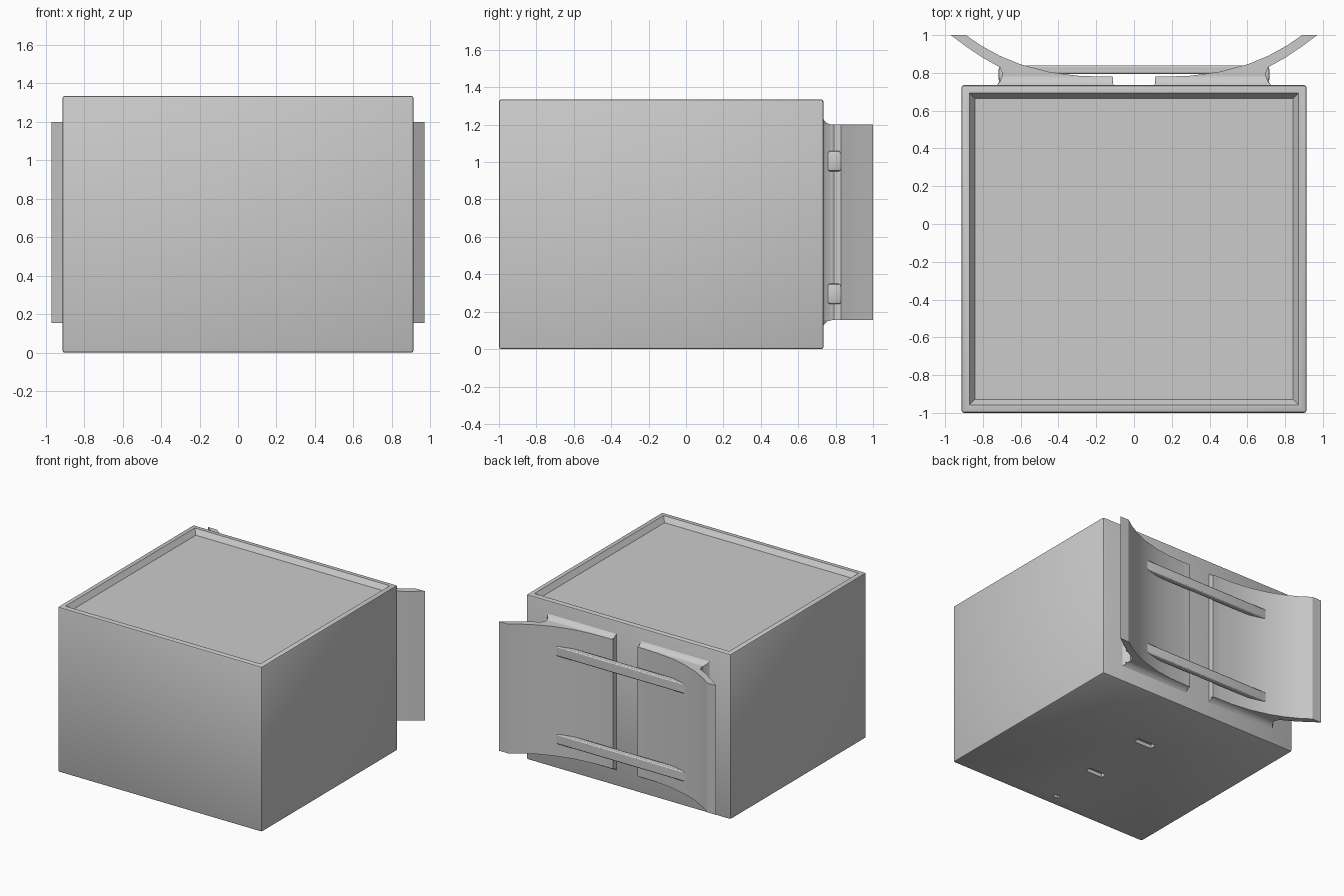
import bpy, bmesh, math
from mathutils import Matrix, Vector

cube = bpy.data.objects.get("Cube")
if cube:
    bpy.data.objects.remove(cube, do_unlink=True)

grey = bpy.data.materials.new("light grey")
grey.use_nodes = True
grey.diffuse_color = (0.6, 0.6, 0.6, 1)
grey.node_tree.nodes["Principled BSDF"].inputs["Base Color"].default_value = (0.6, 0.6, 0.6, 1)


def finish(bm, name):
    bmesh.ops.recalc_face_normals(bm, faces=bm.faces)
    mesh = bpy.data.meshes.new(name)
    bm.to_mesh(mesh)
    bm.free()
    mesh.materials.append(grey)
    ob = bpy.data.objects.new(name, mesh)
    bpy.context.collection.objects.link(ob)
    return ob


def smooth(ob):
    bpy.ops.object.select_all(action='DESELECT')
    ob.select_set(True)
    bpy.context.view_layer.objects.active = ob
    bpy.ops.object.shade_smooth_by_angle(angle=math.radians(30))


def box_mesh(lo, hi):
    bm = bmesh.new()
    lo, hi = Vector(lo), Vector(hi)
    bmesh.ops.create_cube(bm, size=1, matrix=Matrix.Translation((lo + hi) / 2)
                          @ Matrix.Diagonal((*(hi - lo), 1)))
    return bm


def bevel(bm, width, segments=2):
    bmesh.ops.bevel(bm, geom=bm.edges[:], offset=width, segments=segments,
                    profile=0.5, affect='EDGES')


def extrude_profile(name, points, z0, z1, mirror=False, round_edge=0.0):
    """Plan outline raised from z0 to z1, optionally mirrored across x."""
    bm = bmesh.new()
    face = bm.faces.new([bm.verts.new((x, y, z0)) for x, y in points])
    top = bmesh.ops.extrude_face_region(bm, geom=[face])
    bmesh.ops.translate(bm, vec=(0, 0, z1 - z0),
                        verts=[v for v in top["geom"] if isinstance(v, bmesh.types.BMVert)])
    ob = finish(bm, name)
    if mirror:
        ob.modifiers.new("mirror", 'MIRROR').use_axis = (True, False, False)
    if round_edge:
        mod = ob.modifiers.new("round", 'BEVEL')
        mod.width, mod.segments = round_edge, 2
    smooth(ob)
    return ob


# Case with rounded edges and a shallow tray in the lid
bm = box_mesh((-0.913, -1, 0), (0.913, 0.735, 1.335))
bevel(bm, 0.012)
bm.faces.ensure_lookup_table()
lid = max(bm.faces, key=lambda f: f.calc_center_median().z + f.calc_area())
bmesh.ops.inset_region(bm, faces=[lid], thickness=0.042)
bmesh.ops.inset_region(bm, faces=[lid], thickness=0.04, depth=-0.04)
case = finish(bm, "case")

# Three small slots in the underside
for y, length, width in ((0.126, 0.16, 0.055), (-0.44, 0.15, 0.05), (-0.895, 0.05, 0.03)):
    cutter = finish(box_mesh((-length / 2, y - width / 2, -0.05),
                             (length / 2, y + width / 2, 0.03)), "slot_cutter")
    cutter.hide_render = True
    mod = case.modifiers.new("slot", 'BOOLEAN')
    mod.operation, mod.solver, mod.object = 'DIFFERENCE', 'EXACT', cutter
    bpy.context.view_layer.objects.active = case
    bpy.ops.object.modifier_apply(modifier=mod.name)
    bpy.data.objects.remove(cutter, do_unlink=True)
smooth(case)

# Curved wings of the rear bracket, with an open channel between them
wing = [(0.11, 0.73), (0.73, 0.73), (0.705, 0.765), (0.695, 0.79), (0.71, 0.83),
        (0.80, 0.88), (0.89, 0.94), (0.97, 1.0), (0.89, 1.0), (0.81, 0.945),
        (0.71, 0.89), (0.6, 0.845), (0.45, 0.805), (0.3, 0.785), (0.11, 0.778)]
extrude_profile("bracket_wings", wing, 0.155, 1.2, mirror=True)

# Flared foot joining the bracket to the case
bm = bmesh.new()
rings = []
for y, grow in ((0.73, 0.035), (0.742, 0.02), (0.757, 0.006), (0.78, 0.0)):
    x0, x1, z0, z1 = 0.115 - grow / 4, 0.70 + grow, 0.155 - grow, 1.2 + grow
    rings.append([bm.verts.new((x, y, z)) for x, z in ((x0, z0), (x1, z0), (x1, z1), (x0, z1))])
for a, b in zip(rings, rings[1:]):
    for i in range(4):
        j = (i + 1) % 4
        bm.faces.new((a[i], a[j], b[j], b[i]))
bm.faces.new(rings[0])
bm.faces.new(rings[-1])
foot = finish(bm, "bracket_foot")
foot.modifiers.new("mirror", 'MIRROR').use_axis = (True, False, False)
smooth(foot)

# Two cross bars bridging the hollow, with lugs emerging at the sides
bar = [(-0.6, 0.83), (-0.5, 0.795), (0.5, 0.795), (0.6, 0.83), (0.56, 0.84), (-0.56, 0.84)]
for label, z in (("upper", 1.005), ("lower", 0.295)):
    extrude_profile(label + "_bar", bar, z - 0.04, z + 0.04, round_edge=0.008)
    lug = box_mesh((0.64, 0.755, z - 0.055), (0.718, 0.832, z + 0.055))
    bevel(lug, 0.015)
    lug = finish(lug, label + "_lugs")
    lug.modifiers.new("mirror", 'MIRROR').use_axis = (True, False, False)
    smooth(lug)
